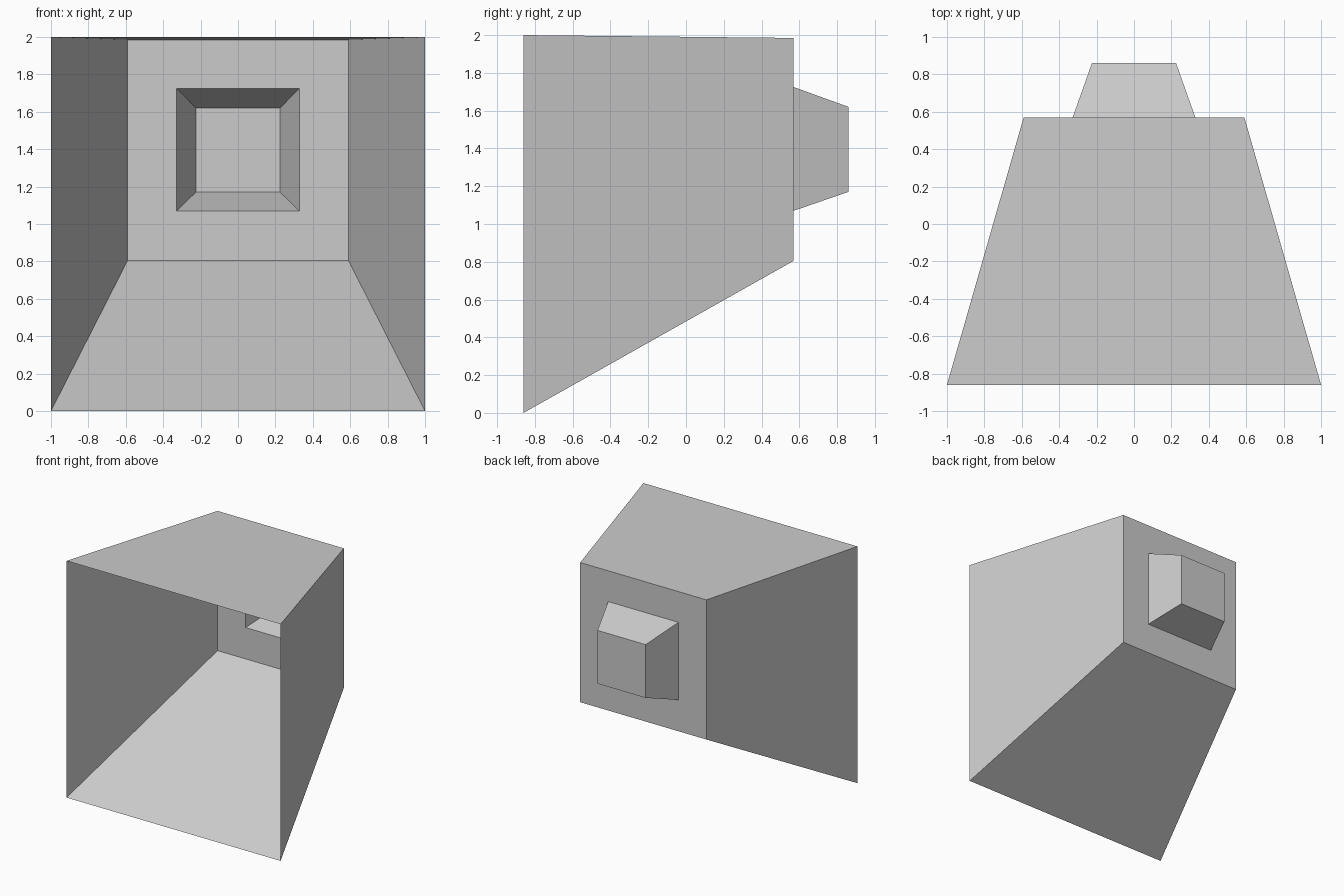
import bpy
import bmesh

cube = bpy.data.objects.get("Cube")
if cube:
    bpy.data.objects.remove(cube, do_unlink=True)

grey = bpy.data.materials.new("plain grey")
grey.use_nodes = True
colour = (0.6, 0.6, 0.6, 1)
grey.diffuse_color = colour
grey.node_tree.nodes["Principled BSDF"].inputs["Base Color"].default_value = colour


def ring(bm, half_width, y, bottom, top):
    """Rectangular loop of vertices facing along y."""
    corners = ((-half_width, bottom), (half_width, bottom),
               (half_width, top), (-half_width, top))
    return [bm.verts.new((x, y, z)) for x, z in corners]


def bridge(bm, a, b):
    """Join two rings with four flat walls."""
    for i in range(4):
        j = (i + 1) % 4
        bm.faces.new((a[i], a[j], b[j], b[i]))


def finish(name, bm):
    mesh = bpy.data.meshes.new(name)
    bm.to_mesh(mesh)
    bm.free()
    mesh.materials.append(grey)
    obj = bpy.data.objects.new(name, mesh)
    bpy.context.collection.objects.link(obj)


FRONT, WALL, END = -0.86, 0.57, 0.86
opening = (0.328, WALL, 1.07, 1.725)

# Tapered open-fronted hood with a framed back wall
bm = bmesh.new()
mouth = ring(bm, 1.0, FRONT, 0.0, 2.0)
back = ring(bm, 0.59, WALL, 0.805, 1.985)
bridge(bm, mouth, back)
bridge(bm, back, ring(bm, *opening))
finish("tapered_hood", bm)

# Recessed pocket protruding behind the back wall
bm = bmesh.new()
rim = ring(bm, *opening)
end = ring(bm, 0.225, END, 1.17, 1.62)
bridge(bm, rim, end)
bm.faces.new(end)
finish("rear_pocket", bm)
